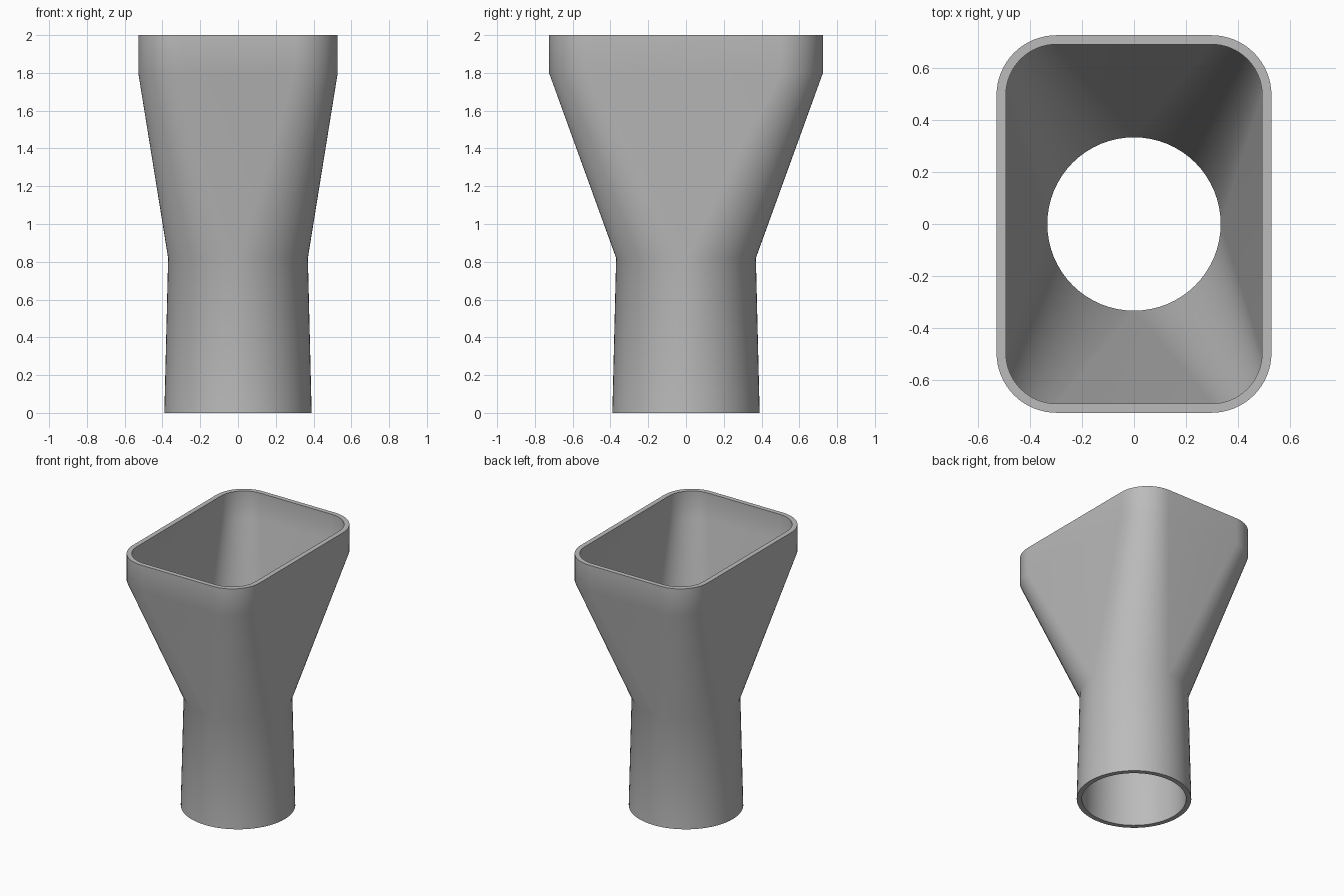
import bpy
import bmesh
from math import cos, sin, pi, radians

cube = bpy.data.objects.get("Cube")
if cube:
    bpy.data.objects.remove(cube, do_unlink=True)

STEPS = 16  # segments per corner arc

grey = bpy.data.materials.new("plain grey")
grey.use_nodes = True
colour = (0.5, 0.5, 0.5, 1)
grey.diffuse_color = colour
grey.node_tree.nodes["Principled BSDF"].inputs["Base Color"].default_value = colour


def ring(bm, half_x, half_y, radius, z):
    """Rounded rectangle; a circle when both halves equal the radius."""
    verts = []
    for q, (sx, sy) in enumerate([(1, 1), (-1, 1), (-1, -1), (1, -1)]):
        cx, cy = sx * (half_x - radius), sy * (half_y - radius)
        for i in range(STEPS + 1):
            a = (q + i / STEPS) * pi / 2
            verts.append(bm.verts.new((cx + radius * cos(a), cy + radius * sin(a), z)))
    return verts


# Closed section: up the outside, over the rim, down the bore
sections = [
    (0.39, 0.39, 0.39, 0),
    (0.37, 0.37, 0.37, 0.82),
    (0.528, 0.725, 0.23, 1.8),
    (0.528, 0.725, 0.23, 2),
    (0.492, 0.69, 0.194, 2),
    (0.492, 0.69, 0.194, 1.8),
    (0.333, 0.333, 0.333, 0.82),
    (0.355, 0.355, 0.355, 0),
]

bm = bmesh.new()
rings = [ring(bm, *s) for s in sections]
for k, lower in enumerate(rings):
    upper = rings[(k + 1) % len(rings)]
    for i in range(len(lower)):
        j = (i + 1) % len(lower)
        bm.faces.new((lower[i], lower[j], upper[j], upper[i]))

# Merge the doubled points of the circles, so the flat sides become triangles
bmesh.ops.remove_doubles(bm, verts=bm.verts, dist=0.0005)
bmesh.ops.recalc_face_normals(bm, faces=bm.faces)

mesh = bpy.data.meshes.new("funnel_adapter")
bm.to_mesh(mesh)
bm.free()
mesh.materials.append(grey)
funnel = bpy.data.objects.new("funnel_adapter", mesh)
bpy.context.collection.objects.link(funnel)

bpy.ops.object.select_all(action="DESELECT")
funnel.select_set(True)
bpy.context.view_layer.objects.active = funnel
bpy.ops.object.shade_smooth_by_angle(angle=radians(30))
